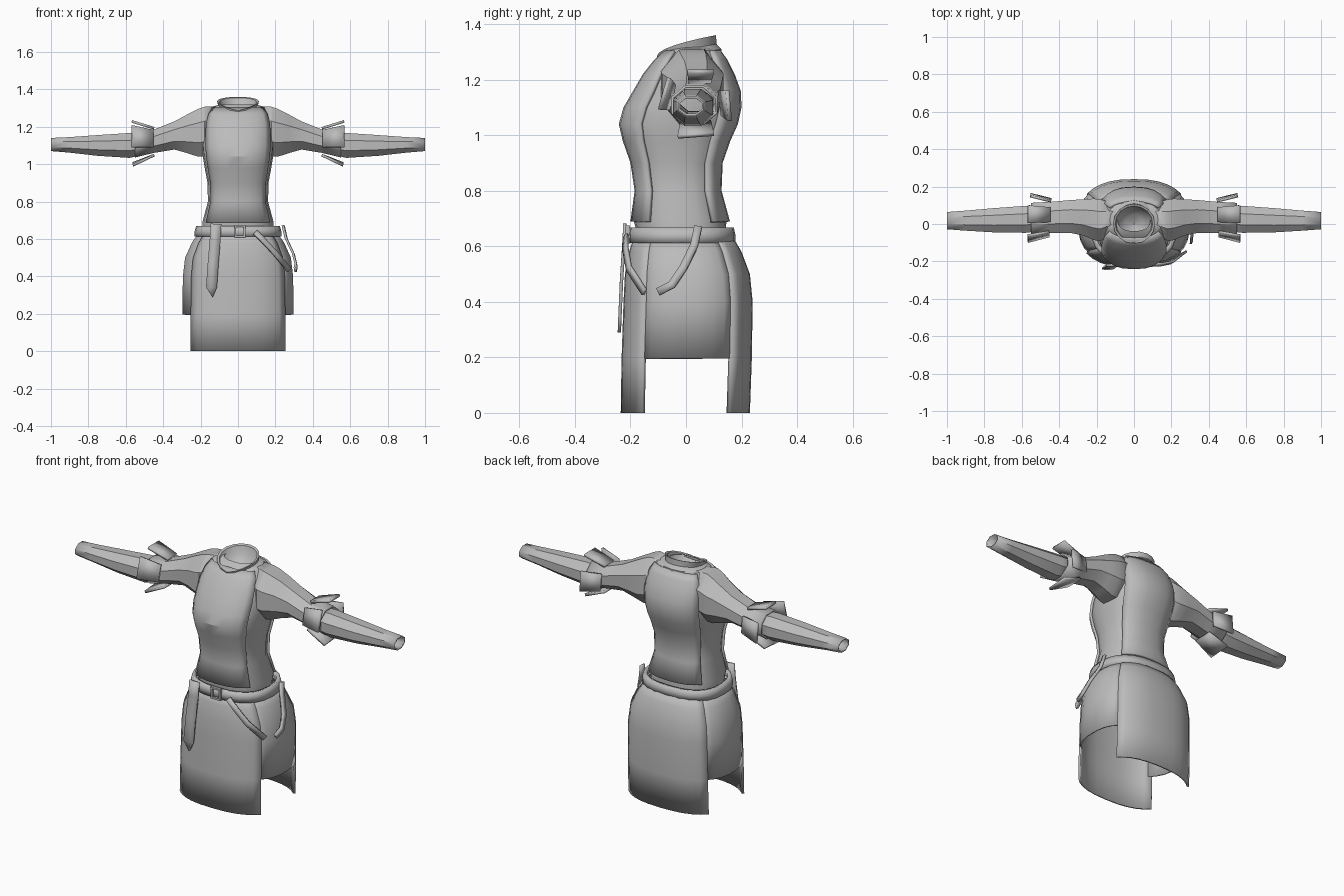
import bpy, math
from mathutils import Vector

if "Cube" in bpy.data.objects:
    bpy.data.objects.remove(bpy.data.objects["Cube"])

cloth = bpy.data.materials.new("plain_grey_cloth")
cloth.diffuse_color = (0.5, 0.5, 0.5, 1)
cloth.use_nodes = True
cloth.node_tree.nodes["Principled BSDF"].inputs["Base Color"].default_value = cloth.diffuse_color


def spow(v, e):
    return math.copysign(abs(v) ** e, v)


def arc(z, hx, yf, yb, a0, a1, n, grow=0.0, e=0.8):
    """Points on a rounded horizontal section between two angles (degrees)."""
    cy, hy = (yf + yb) / 2, (yb - yf) / 2 + grow
    full = a1 - a0 >= 360
    out = []
    for i in range(n if full else n + 1):
        a = math.radians(a0 + (a1 - a0) * i / n)
        out.append((spow(math.cos(a), e) * (hx + grow),
                    cy + spow(math.sin(a), e) * hy, z))
    return out


def loft(name, rows, closed=False, thick=0.0, mirror=False, angle=28):
    """Skin a list of equally long point rows."""
    n = len(rows[0])
    verts = [p for r in rows for p in r]
    faces = []
    for j in range(len(rows) - 1):
        for i in range(n if closed else n - 1):
            k = (i + 1) % n
            faces.append((j * n + i, j * n + k, (j + 1) * n + k, (j + 1) * n + i))
    me = bpy.data.meshes.new(name)
    me.from_pydata(verts, [], faces)
    me.materials.append(cloth)
    ob = bpy.data.objects.new(name, me)
    bpy.context.collection.objects.link(ob)
    if thick:
        m = ob.modifiers.new("thickness", 'SOLIDIFY')
        m.thickness, m.offset = thick, -1
    if mirror:
        ob.modifiers.new("mirror", 'MIRROR')
    bpy.ops.object.select_all(action='DESELECT')
    bpy.context.view_layer.objects.active = ob
    ob.select_set(True)
    bpy.ops.object.shade_smooth_by_angle(angle=math.radians(angle))
    return ob


# --- Bodice: height, half width, front y, back y
body = [(.62, .20, -.18, .15), (.69, .202, -.20, .158), (.8, .173, -.185, .128),
        (.9, .175, -.20, .132), (.98, .19, -.228, .16), (1.04, .20, -.242, .187),
        (1.1, .205, -.225, .20), (1.16, .205, -.19, .197), (1.22, .20, -.155, .175),
        (1.27, .185, -.115, .15), (1.305, .16, -.08, .125), (1.32, .10, -.05, .10)]
loft("bodice", [arc(*r, 0, 360, 20, -.012) for r in body], closed=True)
loft("front_tabard", [arc(*r, 215, 325, 8) for r in body[1:11]], thick=.014)
loft("back_tabard", [arc(*r, 37, 143, 8) for r in body[1:11]], thick=.014)

# --- Skirt: long front and back panels, shorter side panels
skirt = [(0, .305, -.235, .23), (.195, .303, -.232, .237), (.4, .30, -.225, .24),
         (.5, .288, -.22, .23), (.58, .252, -.205, .20), (.64, .21, -.185, .165)]
loft("front_skirt_panel", [arc(*r, 217, 323, 10) for r in skirt], thick=.012)
loft("back_skirt_panel", [arc(*r, 38, 142, 10) for r in skirt], thick=.012)
for name, mid in (("right_skirt_panel", 0), ("left_skirt_panel", 180)):
    loft(name, [arc(*r, mid - 42, mid + 42, 7, -.004) for r in skirt[1:]], thick=.01)

# --- Collar: half width, front y, back y, front z, back z (dips at the front)
collar = [(.14, -.145, .128, 1.205, 1.295), (.137, -.142, .127, 1.225, 1.31),
          (.112, -.115, .115, 1.25, 1.322), (.104, -.10, .11, 1.262, 1.328),
          (.112, -.105, .108, 1.285, 1.36), (.10, -.092, .096, 1.283, 1.355),
          (.085, -.075, .085, 1.262, 1.31), (.05, -.045, .05, 1.25, 1.27),
          (.003, -.003, .003, 1.25, 1.25)]
rows = []
for hx, yf, yb, zf, zb in collar:
    ring = arc(0, hx, yf, yb, 0, 360, 16, e=1)
    rows.append([(x, y, zf + (zb - zf) * max(0, (y - yf) / (yb - yf)) ** .55)
                 for x, y, _ in ring])
loft("collar", rows, closed=True)


# --- Sleeves: x, low z, high z, front y, back y
def tube(x, z0, z1, y0, y1, n=8):
    return [(x, (y0 + y1) / 2 + math.cos(a) * (y1 - y0) / 2,
             (z0 + z1) / 2 + math.sin(a) * (z1 - z0) / 2)
            for a in (math.tau * (i + .5) / n for i in range(n))]


upper = [(.10, 1.09, 1.32, -.05, .12), (.18, 1.03, 1.318, -.10, .14),
         (.215, 1.03, 1.305, -.095, .145), (.27, 1.05, 1.275, -.07, .14),
         (.34, 1.072, 1.235, -.055, .135), (.45, 1.055, 1.19, -.055, .125),
         (.55, 1.03, 1.185, -.06, .12)]
lower = [(.42, 1.065, 1.165, -.035, .105), (.58, 1.028, 1.172, -.053, .103),
         (.75, 1.04, 1.16, -.05, .09), (.9, 1.058, 1.148, -.04, .076),
         (1.0, 1.067, 1.143, -.032, .068)]
loft("upper_sleeves", [tube(*r) for r in upper], True, .01, True)
loft("lower_sleeves", [tube(*r) for r in lower], True, .008, True)

# Flared plates around each elbow cuff
plates = {
    "top": [[(.45, .09, 1.185), (.45, .01, 1.185)], [(.57, .10, 1.222), (.57, .005, 1.222)]],
    "bottom": [[(.45, -.02, 1.055), (.45, .09, 1.055)], [(.565, -.03, 1.0), (.565, .10, 1.01)]],
    "front": [[(.455, -.035, 1.18), (.455, -.058, 1.09)], [(.57, -.055, 1.205), (.57, -.088, 1.09)]],
    "back": [[(.445, .125, 1.07), (.445, .115, 1.16)], [(.555, .152, 1.05), (.555, .142, 1.16)]],
}
for side, pair in plates.items():
    loft(side + "_cuff_plates", [r[::-1] for r in pair], False, .014, True)

# --- Belt with buckle
loft("belt", [arc(z, hx, yf, yb, 0, 360, 24) for z, hx, yf, yb in
              ((.612, .232, -.206, .178), (.64, .232, -.207, .178),
               (.668, .224, -.202, .172))], closed=True, thick=.02)


def box(name, loc, size):
    bpy.ops.mesh.primitive_cube_add(size=1, location=loc)
    ob = bpy.context.object
    ob.name = name
    ob.scale = size
    ob.data.materials.append(cloth)


for dx in (-.025, .025):
    box("buckle_side", (.01 + dx, -.21, .642), (.01, .016, .066))
for dz in (-.028, .028):
    box("buckle_bar", (.01, -.21, .642 + dz), (.05, .016, .01))


# --- Hanging straps
def strap(name, path, width, out, tip=False):
    """Flat ribbon along a path, facing the out direction."""
    pts = [Vector(p) for p in path]
    rows = []
    for i, p in enumerate(pts):
        d = (pts[min(i + 1, len(pts) - 1)] - pts[max(i - 1, 0)]).normalized()
        w = d.cross(Vector(out)).normalized() * width / 2
        if tip and i == len(pts) - 1:
            w *= .05
        rows.append([tuple(p + w), tuple(p - w)])
    loft(name, rows, thick=.012)


strap("belt_tail", [(-.118, -.214, .68), (-.122, -.218, .6), (-.132, -.226, .48),
                    (-.142, -.232, .34), (-.136, -.234, .29)], .058, (0, -1, 0), True)
strap("front_side_strap", [(.09, -.212, .635), (.14, -.212, .585), (.2, -.20, .52),
                           (.27, -.145, .435)], .028, (.5, -.85, 0))
strap("rear_side_strap", [(.236, .045, .67), (.252, .03, .6), (.29, -.01, .52),
                          (.305, -.05, .46), (.30, -.10, .435)], .028, (1, -.2, .1))
